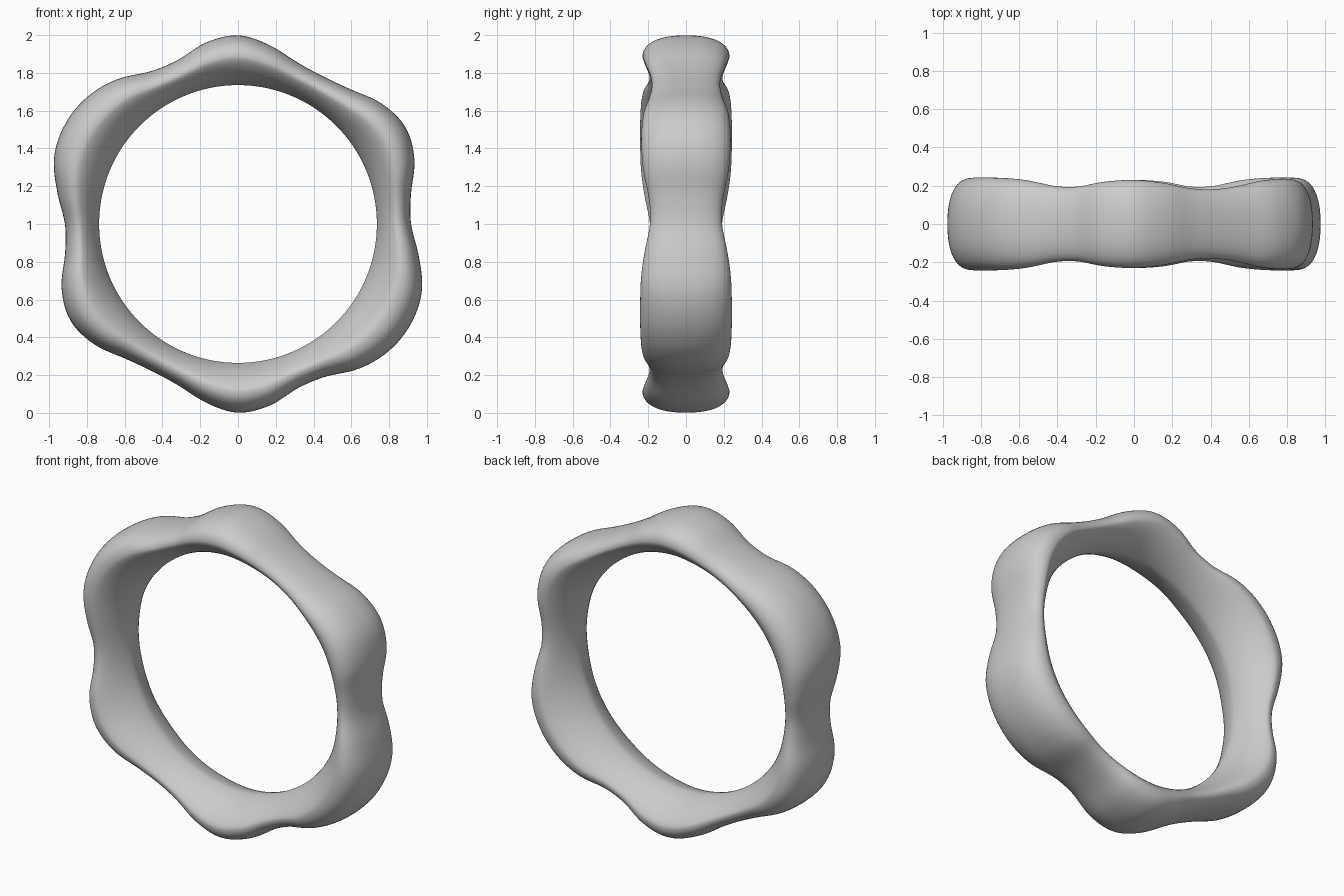
import bpy, bmesh
from math import cos, sin, pi

cube = bpy.data.objects.get("Cube")
if cube:
    bpy.data.objects.remove(cube)

# Outer radius every 10 degrees from the top, repeated after half a turn
OUTER = [1.0, .976, .925, .932, 1.0, 1.045, 1.058, 1.037, .972,
         .916, .93, .995, 1.025, .993, .93, .902, .912, .962]
HOLE = 0.735
AROUND, SECTION = 216, 64


def outer_radius(turn):
    """Smooth periodic curve through the lobe radii; turn runs 0 to 1."""
    s = turn * 2 * len(OUTER)
    i, t = int(s), s % 1
    a, b, c, d = (OUTER[(i + k) % len(OUTER)] for k in (-1, 0, 1, 2))
    return b + t * ((c - a) + t * ((2 * a - 5 * b + 4 * c - d)
                                   + t * (3 * (b - c) + d - a))) / 2


def power(value, exponent):
    return abs(value) ** exponent * (1 if value >= 0 else -1)


def section(radius):
    """Cross-section: rounded outside, wedge-like inside; gives (r, y)."""
    lobe = radius - 0.91
    half_width = 0.187 + 0.65 * lobe - 1.8 * lobe ** 2
    rim = radius - 0.075 - 0.45 * lobe
    for j in range(SECTION):
        a = 2 * pi * j / SECTION
        outside = cos(a) >= 0
        e = 2 / (2.3 if outside else 1.5)
        depth = radius - rim if outside else rim - HOLE
        yield rim + depth * power(cos(a), e), half_width * power(sin(a), e)


# Wavy ring
bm = bmesh.new()
rings = []
for i in range(AROUND):
    angle = pi / 2 + 2 * pi * i / AROUND
    rings.append([bm.verts.new((r * cos(angle), y, 1 + r * sin(angle)))
                  for r, y in section(outer_radius(i / AROUND))])
for i, ring in enumerate(rings):
    following = rings[(i + 1) % AROUND]
    for j in range(SECTION):
        k = (j + 1) % SECTION
        bm.faces.new((ring[j], ring[k], following[k], following[j]))
# Soften the seams between the two section halves
for _ in range(4):
    bmesh.ops.smooth_vert(bm, verts=bm.verts, factor=0.3,
                          use_axis_x=True, use_axis_y=True, use_axis_z=True)
bmesh.ops.recalc_face_normals(bm, faces=bm.faces)
mesh = bpy.data.meshes.new("wavy_ring")
bm.to_mesh(mesh)
bm.free()
mesh.shade_smooth()
ring_object = bpy.data.objects.new("wavy_ring", mesh)
bpy.context.collection.objects.link(ring_object)

# Plain grey
grey = bpy.data.materials.new("light_grey")
grey.use_nodes = True
colour = (0.6, 0.6, 0.6, 1)
grey.diffuse_color = colour
grey.node_tree.nodes["Principled BSDF"].inputs["Base Color"].default_value = colour
mesh.materials.append(grey)
